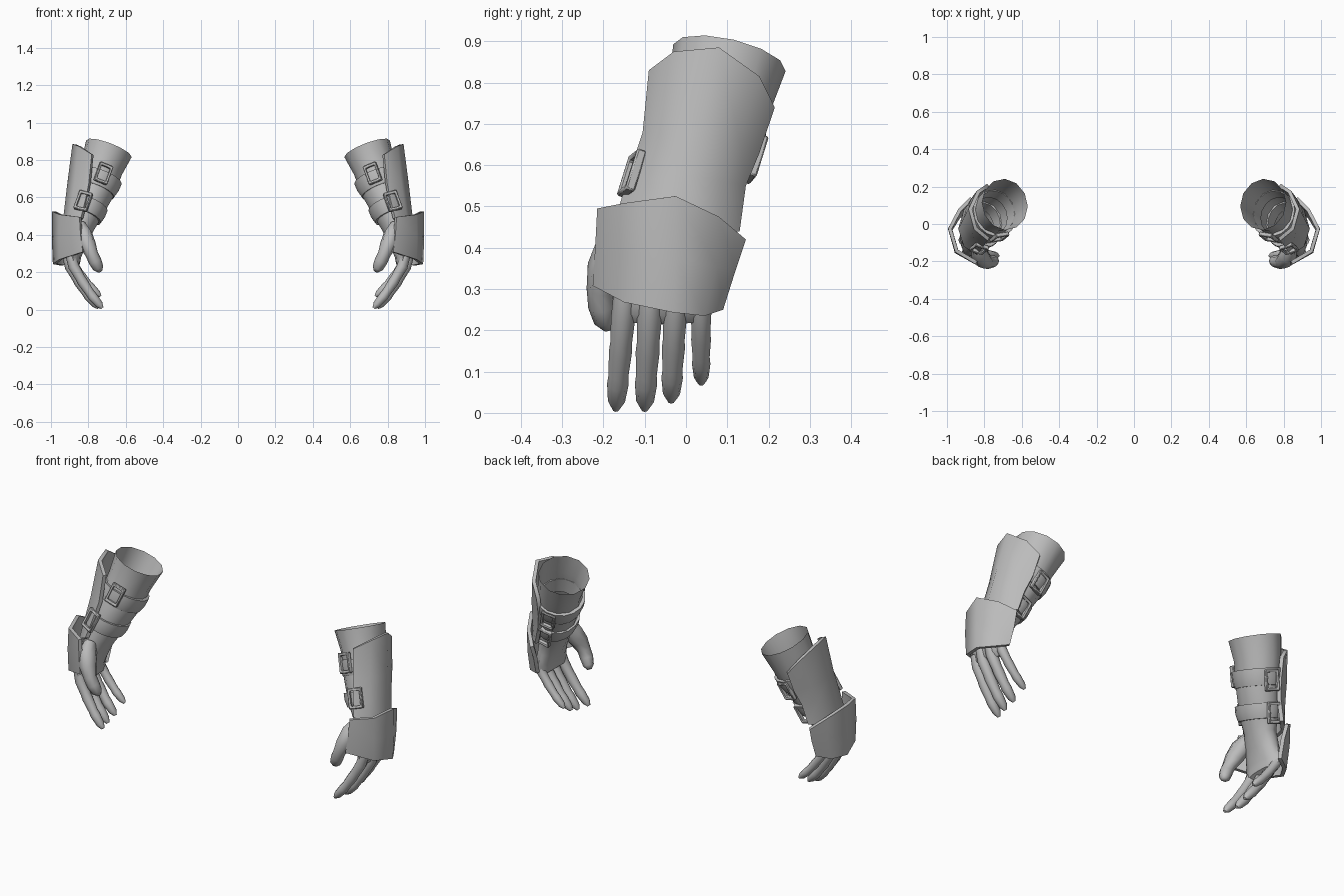
import bpy, math
from mathutils import Vector

if "Cube" in bpy.data.objects:
    bpy.data.objects.remove(bpy.data.objects["Cube"])

grey = bpy.data.materials.new("plain grey")
grey.diffuse_color = (0.5, 0.5, 0.5, 1)
grey.use_nodes = True
grey.node_tree.nodes["Principled BSDF"].inputs["Base Color"].default_value = grey.diffuse_color


def finish(name, verts, faces, thickness=0.0, bevel=0.0, angle=40):
    """Make a part on the +x side, thicken it, and mirror it across x."""
    me = bpy.data.meshes.new(name)
    me.from_pydata([tuple(v) for v in verts], [], faces)
    me.materials.append(grey)
    ob = bpy.data.objects.new(name, me)
    bpy.context.collection.objects.link(ob)
    bpy.context.view_layer.objects.active = ob
    ob.select_set(True)
    if thickness:
        m = ob.modifiers.new("thick", "SOLIDIFY")
        m.thickness, m.offset = thickness, -1
        bpy.ops.object.modifier_apply(modifier="thick")
    if bevel:
        m = ob.modifiers.new("soft", "BEVEL")
        m.width, m.segments = bevel, 1
        bpy.ops.object.modifier_apply(modifier="soft")
    m = ob.modifiers.new("pair", "MIRROR")
    m.use_mirror_merge = False
    bpy.ops.object.modifier_apply(modifier="pair")
    bpy.ops.object.shade_smooth_by_angle(angle=math.radians(angle))
    ob.select_set(False)


def frame(axis):
    """Outward and backward directions across an upward axis."""
    a = axis.normalized()
    u = (Vector((1, 0, 0)) - a * a.x).normalized()
    return u, a.cross(u)


def ring(c, ru, rv, axis, n):
    u, v = frame(axis)
    return [c + u * ru * math.cos(t) + v * rv * math.sin(t)
            for t in (2 * math.pi * i / n for i in range(n))]


def loft(rings, close=False, cap=False):
    """Skin rings listed from top to bottom."""
    n, k = len(rings[0]), len(rings)
    verts = [p for r in rings for p in r]
    faces = []
    for j in range(k if close else k - 1):
        a, b = j * n, (j + 1) % k * n
        faces += [(a + i, b + i, b + (i + 1) % n, a + (i + 1) % n) for i in range(n)]
    if cap:
        faces.append(tuple((k - 1) * n + i for i in reversed(range(n))))
    return verts, faces


def tube(sections, n, cap=True):
    """Loft along (x, y, z, outward radius, sideways radius) sections."""
    cs = [Vector(s[:3]) for s in sections]
    rings = []
    for i, s in enumerate(sections):
        axis = cs[max(i - 1, 0)] - cs[min(i + 1, len(cs) - 1)]
        rings.append(ring(cs[i], s[3], s[4], axis, n))
    return loft(rings, cap=cap)


# Sleeve, wrist and palm, open at the elbow
ARM = [(.69, .105, .86, .13, .14), (.73, .08, .755, .115, .125),
       (.765, .04, .64, .107, .118), (.815, -.012, .52, .09, .115),
       (.842, -.035, .44, .072, .095), (.868, -.05, .36, .06, .108),
       (.884, -.057, .285, .046, .122), (.878, -.057, .245, .036, .118),
       (.868, -.057, .225, .022, .108)]
finish("sleeve_and_palm", *tube(ARM, 12), angle=50)


def arm_at(z):
    for a, b in zip(ARM, ARM[1:]):
        if b[2] <= z <= a[2]:
            f = (a[2] - z) / (a[2] - b[2])
            s = [p + (q - p) * f for p, q in zip(a, b)]
            return Vector(s[:3]), s[3], s[4]


# Fingers: bent chains of tapering sections (root y, tip y, tip z, radius, x shift)
FINGERS = {"index": (-.148, -.17, 0, .028, -.012), "middle": (-.086, -.1, 0, .029, .006),
           "ring": (-.025, -.036, .02, .028, .002), "little": (.036, .037, .063, .024, -.01)}
for name, (y0, y1, tip, r, dx) in FINGERS.items():
    secs = []
    for f, x, k in ((0, .905, 1), (.2, .89, 1.05), (.42, .855, .94), (.5, .842, 1),
                    (.7, .805, .86), (.78, .789, .93), (.93, .754, .74), (1, .738, .3)):
        x += .12 * tip * f + dx
        secs.append((x, y0 + (y1 - y0) * f, .285 + (tip + .008 - .285) * f, r * k, r * k))
    finish(name + "_finger", *tube(secs, 8), angle=60)

# Thumb with its fleshy base
finish("thumb", *tube([(.84, -.12, .445, .03, .04), (.825, -.165, .40, .047, .056),
                       (.803, -.193, .345, .044, .048), (.782, -.205, .297, .034, .036),
                       (.764, -.203, .258, .035, .034), (.747, -.195, .222, .029, .028),
                       (.737, -.188, .204, .013, .013)], 8), angle=60)


def plate(name, rows, thickness):
    """Curved armour sheet from rows of points, front edge to back edge."""
    n = len(rows[0])
    faces = [(j * n + i, (j + 1) * n + i, (j + 1) * n + i + 1, j * n + i + 1)
             for j in range(len(rows) - 1) for i in range(n - 1)]
    finish(name, [p for r in rows for p in r], faces, thickness, angle=60)


plate("forearm_plate", [
    [(.782, -.09, .83), (.855, -.03, .875), (.885, .08, .885), (.84, .178, .815), (.785, .215, .74)],
    [(.797, -.105, .68), (.873, -.07, .68), (.912, .03, .68), (.875, .13, .66), (.80, .178, .63)],
    [(.815, -.135, .59), (.89, -.095, .57), (.925, 0, .57), (.892, .098, .56), (.825, .145, .55)],
    [(.84, -.165, .49), (.91, -.12, .45), (.94, -.025, .44), (.91, .075, .43), (.855, .13, .44)]], .02)
plate("hand_guard", [
    [(.848, -.215, .495), (.956, -.15, .508), (.994, -.025, .525), (.94, .08, .475), (.875, .145, .42)],
    [(.842, -.22, .40), (.958, -.155, .39), (.995, -.025, .37), (.94, .075, .355), (.87, .12, .345)],
    [(.83, -.226, .308), (.956, -.15, .268), (.99, -.03, .243), (.945, .045, .235), (.875, .09, .25)]], .02)

# Straps and the buckles at both edges of the forearm plate
AXIS = Vector((-.33, .28, .9)).normalized()
# Buckles: angle round the arm, shift along it, stand-off
BUCKLES = {"upper": (("front", -103, .025, .016), ("back", 97, -.02, .008)),
           "lower": (("front", -80, .005, .02), ("back", 92, -.015, .01))}
for label, z, half in (("upper", .675, .042), ("lower", .53, .038)):
    c, ru, rv = arm_at(z)
    taper = .15
    rings = []
    for h, off in ((half, -.008), (half, .01), (0, .015), (-half, .01), (-half, -.008)):
        rings.append(ring(c + AXIS * h, ru + off + taper * h, rv + off + taper * h, AXIS, 16))
    finish(label + "_strap", *loft(rings, close=True))

    u, v = frame(AXIS)
    for side, deg, lift, gap in BUCKLES[label]:
        t = math.radians(deg)
        normal = (u * math.cos(t) / ru + v * math.sin(t) / rv).normalized()
        across = AXIS.cross(normal)
        centre = (c + u * (ru + gap) * math.cos(t) + v * (rv + gap) * math.sin(t)
                  + AXIS * lift)
        loops = []
        # Rectangular frame: inner and outer loops, low and high
        for w, h, d in ((.026, .039, -.012), (.038, .054, -.012), (.038, .054, .012), (.026, .039, .012)):
            loops.append([centre + across * w * sx + AXIS * h * sy + normal * d
                          for sx, sy in ((-1, -1), (1, -1), (1, 1), (-1, 1))])
        verts, faces = loft(loops, close=True)
        finish(f"{label}_{side}_buckle", verts, [f[::-1] for f in faces], bevel=.004)
